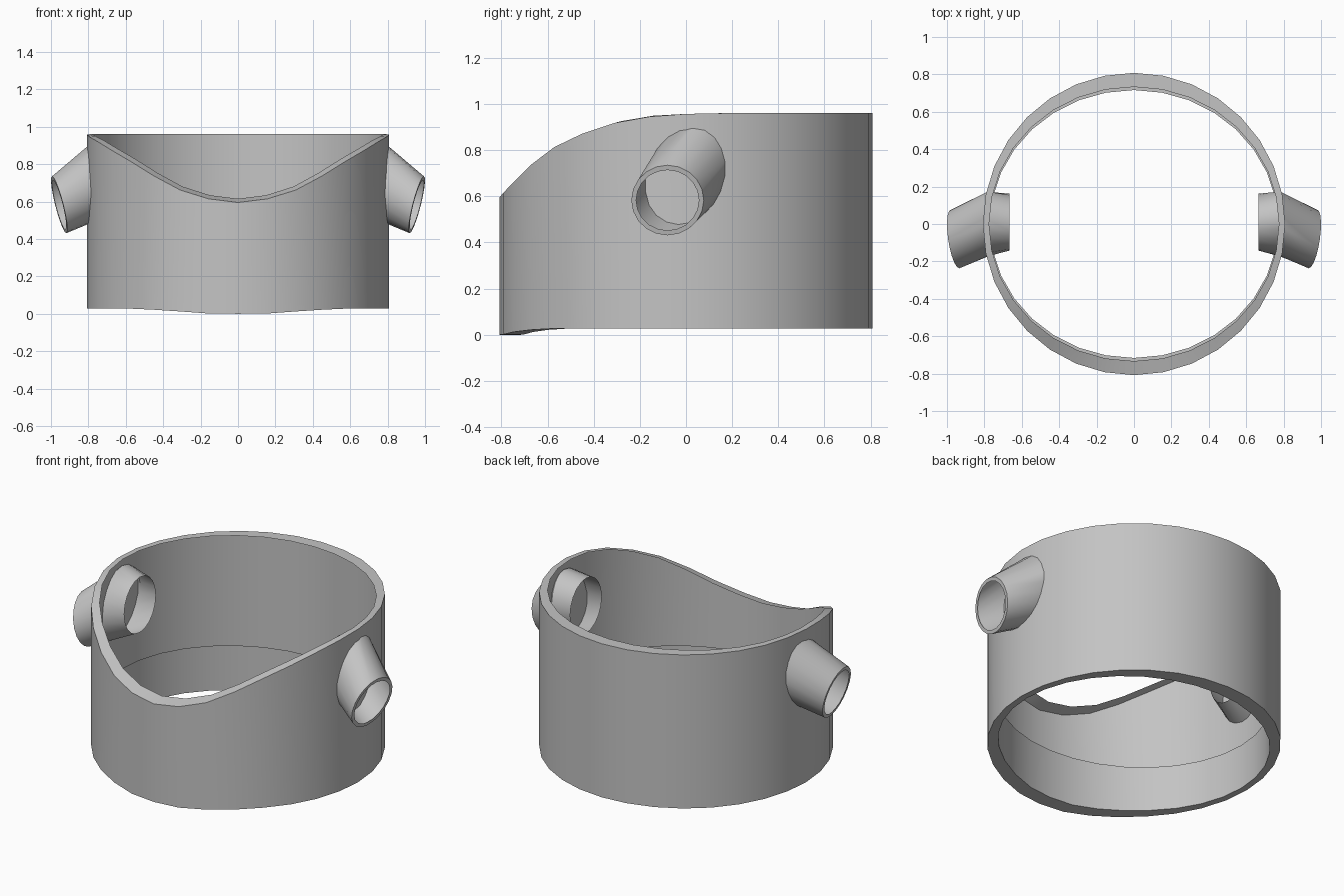
import bpy, bmesh, math

if "Cube" in bpy.data.objects:
    bpy.data.objects.remove(bpy.data.objects["Cube"])

grey = bpy.data.materials.new("plain_grey")
grey.diffuse_color = (0.55, 0.55, 0.55, 1.0)
grey.use_nodes = True
grey.node_tree.nodes["Principled BSDF"].inputs["Base Color"].default_value = grey.diffuse_color


def lerp_table(table, t):
    """Linear interpolation through (t, value) pairs."""
    for (a, va), (b, vb) in zip(table, table[1:]):
        if t <= b:
            return va + (vb - va) * max(0.0, (t - a) / (b - a))
    return table[-1][1]


def loft(name, loops):
    """Skin a series of equal-length loops into one open shell."""
    bm = bmesh.new()
    rows = [[bm.verts.new(p) for p in loop] for loop in loops]
    n = len(rows[0])
    for row, nxt in zip(rows, rows[1:]):
        for i in range(n):
            j = (i + 1) % n
            bm.faces.new((row[i], row[j], nxt[j], nxt[i]))
    mesh = bpy.data.meshes.new(name)
    bm.to_mesh(mesh)
    bm.free()
    mesh.materials.append(grey)
    obj = bpy.data.objects.new(name, mesh)
    bpy.context.collection.objects.link(obj)
    bpy.ops.object.select_all(action='DESELECT')
    obj.select_set(True)
    bpy.context.view_layer.objects.active = obj
    bpy.ops.object.shade_smooth_by_angle(angle=math.radians(32))
    return obj


# Collar: thin round wall with a scooped, inward-flanged front rim,
# a lip below the front and a short inner sleeve at the bottom
SIDES = 32
RIM = [(-0.81, 0.595), (-0.79, 0.62), (-0.74, 0.67), (-0.67, 0.74), (-0.57, 0.815),
       (-0.45, 0.872), (-0.31, 0.918), (-0.16, 0.945), (0.0, 0.957), (0.16, 0.96), (0.81, 0.96)]
LIP = [(-0.81, 0.0), (-0.78, 0.003), (-0.74, 0.015), (-0.66, 0.023), (-0.56, 0.028), (0.81, 0.028)]


def collar_loop(rx, ry, height):
    loop = []
    for i in range(SIDES):
        a = 2 * math.pi * i / SIDES
        s = math.sin(a)
        loop.append((rx * math.cos(a), ry * s, height(0.81 * s)))
    return loop


def rim(y):
    return lerp_table(RIM, y)


def inner_rim(y):
    return rim(y) + 0.02 * max(0.0, -y / 0.81)


def lip(y):
    return lerp_table(LIP, y)


def sleeve_top(y):
    return 0.30


loft("collar", [
    collar_loop(0.77, 0.716, sleeve_top),
    collar_loop(0.77, 0.716, lip),
    collar_loop(0.808, 0.808, lip),
    collar_loop(0.808, 0.808, rim),
    collar_loop(0.775, 0.733, inner_rim),
])


# Side nozzles: flared tubes passing through the collar wall, angled down and forward
def nozzle_loop(side, cy, cz, ry, rz, x_of, shear=0.0):
    loop = []
    for i in range(20):
        a = 2 * math.pi * i / 20
        dz = rz * math.sin(a)
        dy = ry * math.cos(a) + shear * dz
        loop.append((side * x_of(cy + dy, dy, dz), cy + dy, cz + dz))
    return loop[::side]


def mouth(y, dy, dz):
    return 0.956 + 0.14 * dy + 0.25 * dz


def wall(y, dy, dz):
    return math.sqrt(0.8 ** 2 - y ** 2)


def inside(y, dy, dz):
    return 0.665


for side, label in ((1, "right"), (-1, "left")):
    loft(label + "_nozzle", [
        nozzle_loop(side, 0.01, 0.707, 0.152, 0.168, inside),
        nozzle_loop(side, 0.0, 0.69, 0.172, 0.21, wall, 0.15),
        nozzle_loop(side, -0.08, 0.583, 0.157, 0.152, mouth),
        nozzle_loop(side, -0.08, 0.583, 0.136, 0.131, mouth),
    ])
